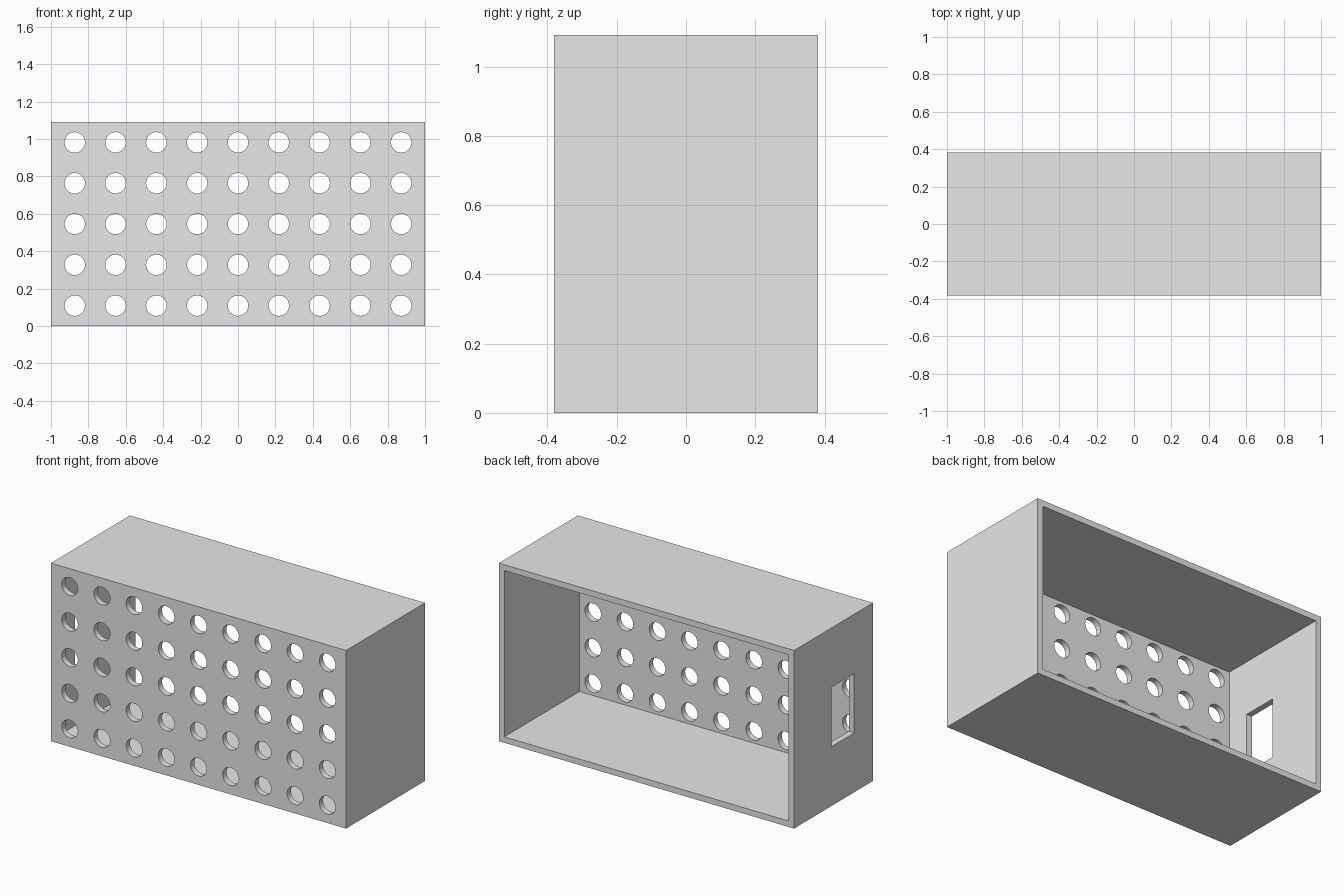
import bpy
import bmesh
import math
from mathutils import Matrix, Vector

cube = bpy.data.objects.get("Cube")
if cube:
    bpy.data.objects.remove(cube, do_unlink=True)

# Overall sizes, all multiples of one module
U = 2 / 55
W, D, H = 55 * U, 21 * U, 30 * U
WALL = U
PITCH = 6 * U
HOLE_R = 1.5 * U

grey = bpy.data.materials.new("light_grey")
grey.use_nodes = True
colour = (0.8, 0.8, 0.8, 1)
grey.diffuse_color = colour
grey.node_tree.nodes["Principled BSDF"].inputs["Base Color"].default_value = colour


def add_box(bm, lo, hi):
    lo, hi = Vector(lo), Vector(hi)
    size = Matrix.Diagonal((*(hi - lo), 1))
    bmesh.ops.create_cube(bm, size=1, matrix=Matrix.Translation((lo + hi) / 2) @ size)


def make_object(name, bm):
    mesh = bpy.data.meshes.new(name)
    bm.to_mesh(mesh)
    bm.free()
    mesh.materials.append(grey)
    obj = bpy.data.objects.new(name, mesh)
    bpy.context.collection.objects.link(obj)
    return obj


def cut(target, cutter):
    bpy.context.view_layer.objects.active = target
    mod = target.modifiers.new(cutter.name, 'BOOLEAN')
    mod.operation = 'DIFFERENCE'
    mod.solver = 'EXACT'
    mod.object = cutter
    bpy.ops.object.modifier_apply(modifier=mod.name)
    bpy.data.objects.remove(cutter, do_unlink=True)


# Outer block of the housing
bm = bmesh.new()
add_box(bm, (-W / 2, -D / 2, 0), (W / 2, D / 2, H))
housing = make_object("vented_housing", bm)

# Cavity, open at the back
bm = bmesh.new()
add_box(bm, (-W / 2 + WALL, -D / 2 + WALL, WALL), (W / 2 - WALL, D / 2 + WALL, H - WALL))
cut(housing, make_object("cavity_cutter", bm))

# Rectangular opening in the -x end wall
bm = bmesh.new()
add_box(bm, (-W / 2 - WALL, D / 2 - 16 * U, 10 * U),
        (-W / 2 + 2 * WALL, D / 2 - 10 * U, 20 * U))
cut(housing, make_object("side_opening_cutter", bm))

# Grid of round holes through the front wall
bm = bmesh.new()
turn = Matrix.Rotation(math.pi / 2, 4, 'X')
for col in range(-4, 5):
    for row in range(-2, 3):
        centre = (col * PITCH, -D / 2 + WALL / 2, H / 2 + row * PITCH)
        bmesh.ops.create_cone(bm, cap_ends=True, segments=48, radius1=HOLE_R,
                              radius2=HOLE_R, depth=3 * WALL,
                              matrix=Matrix.Translation(centre) @ turn)
cut(housing, make_object("hole_cutter", bm))

# One material slot, smooth hole walls with sharp rims
housing.data.materials.clear()
housing.data.materials.append(grey)
bpy.ops.object.select_all(action='DESELECT')
housing.select_set(True)
bpy.context.view_layer.objects.active = housing
bpy.ops.object.shade_smooth_by_angle(angle=math.radians(30))
